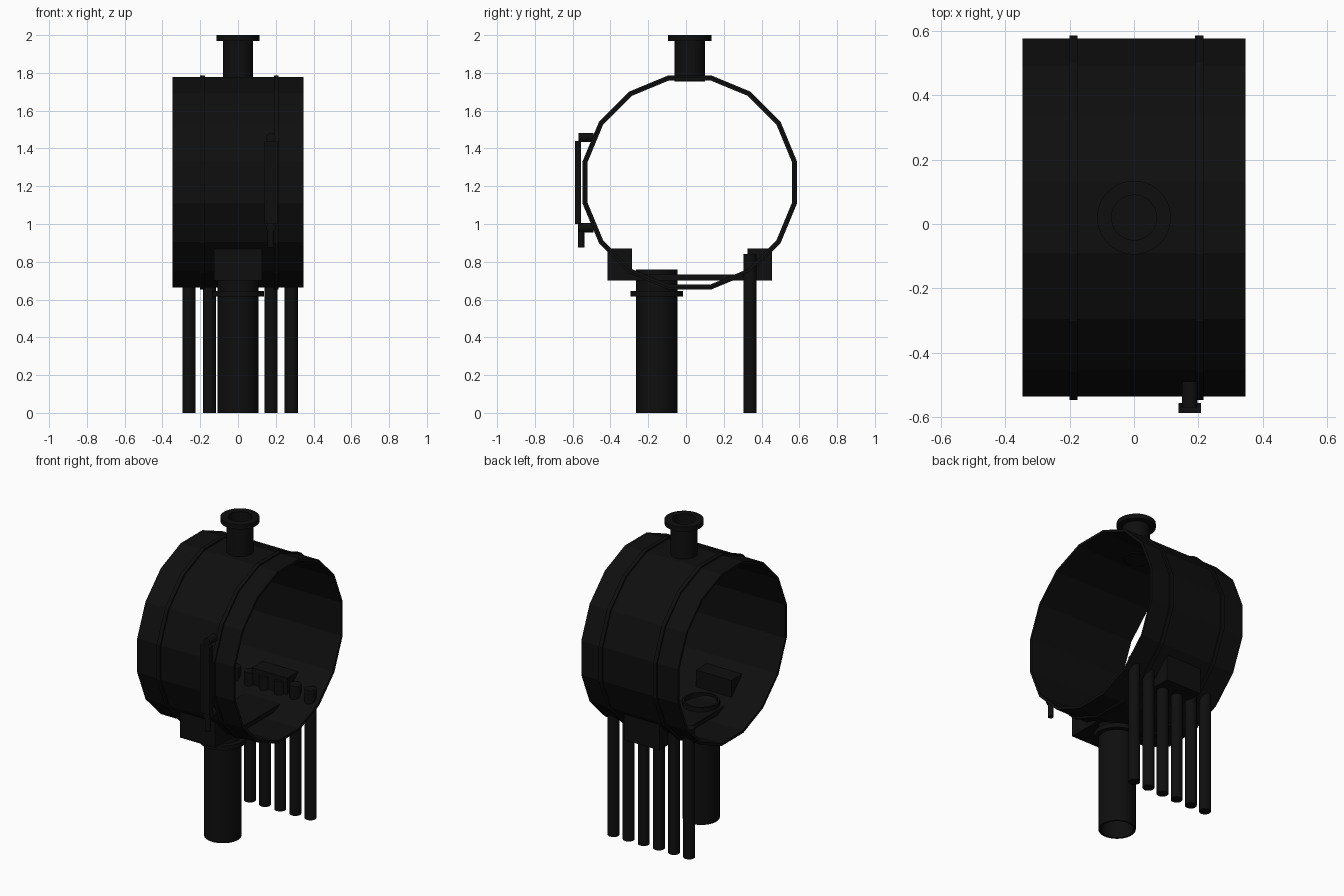
import bpy, bmesh, math
from mathutils import Matrix

if "Cube" in bpy.data.objects:
    bpy.data.objects.remove(bpy.data.objects["Cube"])

black = bpy.data.materials.new("soot black")
black.use_nodes = True
colour = (0.0045, 0.0045, 0.0045, 1)
black.diffuse_color = colour
black.node_tree.nodes["Principled BSDF"].inputs["Base Color"].default_value = colour


def finish(name, bm, place, smooth):
    bmesh.ops.recalc_face_normals(bm, faces=bm.faces)
    bm.transform(place)
    mesh = bpy.data.meshes.new(name)
    bm.to_mesh(mesh)
    bm.free()
    mesh.materials.append(black)
    obj = bpy.data.objects.new(name, mesh)
    bpy.context.collection.objects.link(obj)
    if smooth:
        bpy.ops.object.select_all(action="DESELECT")
        obj.select_set(True)
        bpy.context.view_layer.objects.active = obj
        bpy.ops.object.shade_smooth_by_angle(angle=math.radians(40))
    return obj


def box(name, x, y, z):
    """Box from three (low, high) ranges."""
    bm = bmesh.new()
    bmesh.ops.create_cube(bm, size=1)
    size = Matrix.Diagonal([b - a for a, b in (x, y, z)] + [1])
    mid = Matrix.Translation([(a + b) / 2 for a, b in (x, y, z)])
    return finish(name, bm, mid @ size, False)


def rod(name, centre, radius, length, turn=Matrix(), sides=24):
    bm = bmesh.new()
    bmesh.ops.create_cone(bm, cap_ends=True, segments=sides, radius1=radius,
                          radius2=radius, depth=length)
    return finish(name, bm, Matrix.Translation(centre) @ turn, True)


def tube(name, centre, outer, inner, length, turn=Matrix(), sides=32, smooth=True):
    """Hollow cylinder: a closed four-point section spun around z."""
    bm = bmesh.new()
    section = [(inner, -0.5), (outer, -0.5), (outer, 0.5), (inner, 0.5)]
    rings = []
    for i in range(sides):
        a = math.tau * (i + 0.5) / sides
        rings.append([bm.verts.new((r * math.cos(a), r * math.sin(a), h * length))
                      for r, h in section])
    for i in range(sides):
        one, two = rings[i], rings[(i + 1) % sides]
        for k in range(4):
            n = (k + 1) % 4
            bm.faces.new((one[k], two[k], two[n], one[n]))
    return finish(name, bm, Matrix.Translation(centre) @ turn, smooth)


along_x = Matrix.Rotation(math.pi / 2, 4, "Y")
along_y = Matrix.Rotation(math.pi / 2, 4, "X")

# Open sixteen-sided drum and its two straps
MID_Y, MID_Z, FLAT = 0.02, 1.22, math.cos(math.pi / 16)
tube("drum_shell", (0, MID_Y, MID_Z), 0.557 / FLAT, 0.541 / FLAT, 0.694, along_x, 16, False)
for side, x in (("right", -0.188), ("left", 0.203)):
    tube(side + "_strap", (x, MID_Y, MID_Z), 0.567 / FLAT, 0.553 / FLAT, 0.025,
         along_x, 16, False)

# Top outlet with flange
tube("top_outlet", (0, MID_Y, 1.877), 0.08, 0.07, 0.245)
tube("top_outlet_flange", (0, MID_Y, 1.985), 0.115, 0.078, 0.03)

# Large lower pipe with collar
tube("lower_pipe", (0, -0.155, 0.38), 0.11, 0.098, 0.76)
tube("lower_pipe_collar", (0, -0.155, 0.63), 0.139, 0.105, 0.03)

# Front and back header boxes joined by a plate
box("front_header", (-0.127, 0.127), (-0.415, -0.285), (0.70, 0.87))
box("back_header", (-0.127, 0.127), (0.325, 0.455), (0.70, 0.87))
box("header_plate", (-0.127, 0.127), (-0.29, 0.33), (0.70, 0.732))

# Row of thin back pipes
for i in range(6):
    rod("back_pipe", (-0.26 + i * 0.1085, 0.339, 0.42), 0.035, 0.84)

# Level gauge on the front
GAUGE_X = 0.174
box("gauge_plate", (GAUGE_X - 0.035, GAUGE_X + 0.035), (-0.588, -0.556), (1.0, 1.44))
for name, z in (("upper_gauge_bracket", 1.458), ("lower_gauge_bracket", 0.98)):
    rod(name, (GAUGE_X, -0.53, z), 0.024, 0.08, along_y)
rod("gauge_drain", (GAUGE_X, -0.555, 0.938), 0.0165, 0.125)
